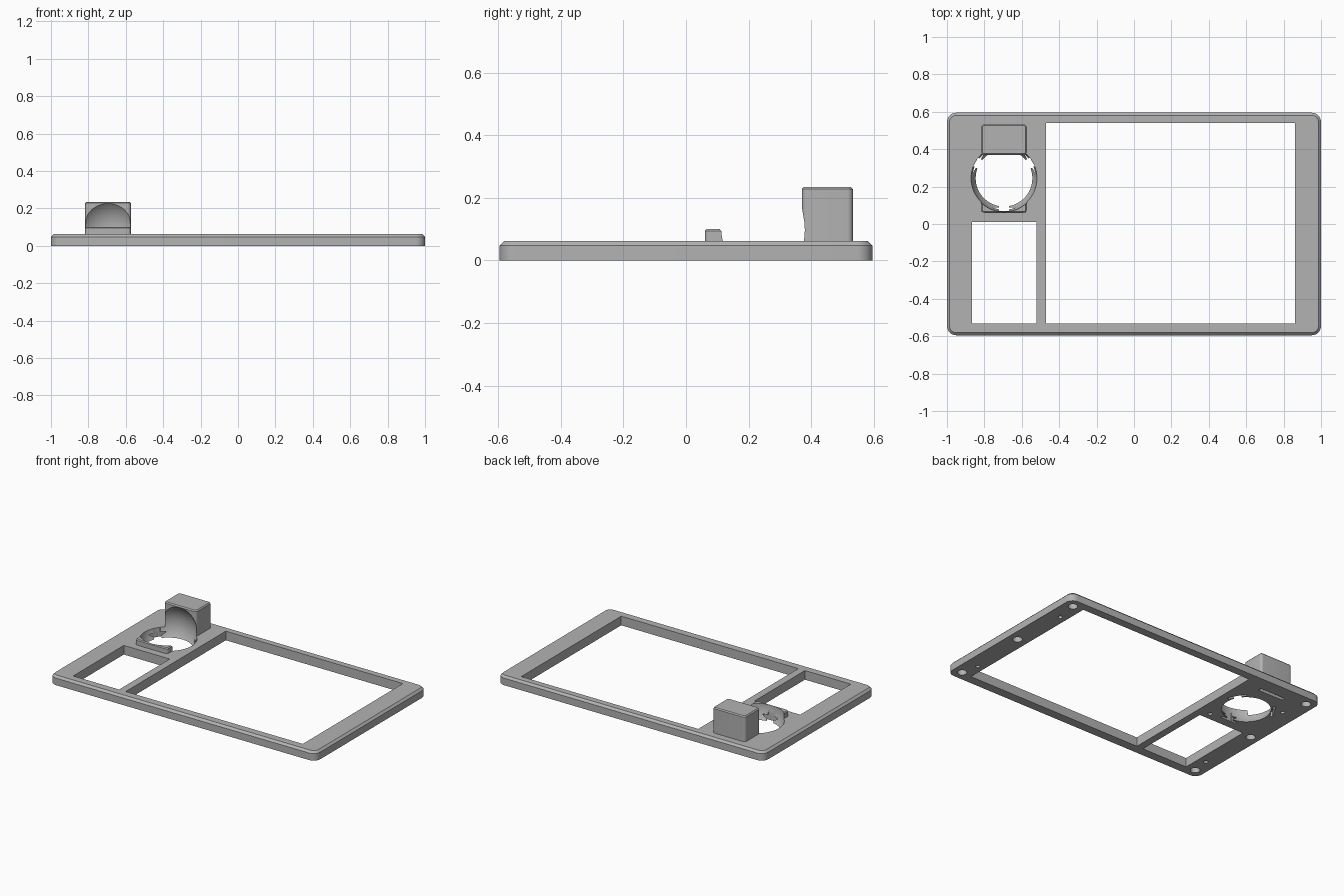
import bpy, bmesh
from math import cos, sin, pi, radians

cube = bpy.data.objects.get("Cube")
if cube:
    bpy.data.objects.remove(cube, do_unlink=True)

GREY = (0.45, 0.45, 0.45, 1)
mat = bpy.data.materials.new("plain grey")
mat.use_nodes = True
mat.diffuse_color = GREY
mat.node_tree.nodes["Principled BSDF"].inputs["Base Color"].default_value = GREY

PLATE_TOP = 0.062
SX, SY = -0.695, 0.245          # centre of the ball socket


def finish(name, bm):
    bmesh.ops.recalc_face_normals(bm, faces=bm.faces)
    mesh = bpy.data.meshes.new(name)
    bm.to_mesh(mesh)
    bm.free()
    mesh.materials.append(mat)
    ob = bpy.data.objects.new(name, mesh)
    bpy.context.collection.objects.link(ob)
    return ob


def rounded_block(name, x0, x1, y0, y1, z0, z1, r, chamfer):
    """Upright block with rounded corners and a chamfered top rim."""
    bm = bmesh.new()
    steps = 8
    rings = []
    for z, inset in ((z0, 0), (z1 - chamfer, 0), (z1, chamfer)):
        ring = []
        for k, (cx, cy) in enumerate(((x1 - r, y1 - r), (x0 + r, y1 - r),
                                      (x0 + r, y0 + r), (x1 - r, y0 + r))):
            for i in range(steps + 1):
                a = (k + i / steps) * pi / 2
                ring.append(bm.verts.new((cx + (r - inset) * cos(a),
                                          cy + (r - inset) * sin(a), z)))
        rings.append(ring)
    for low, high in zip(rings, rings[1:]):
        for i in range(len(low)):
            j = (i + 1) % len(low)
            bm.faces.new((low[i], low[j], high[j], high[i]))
    bm.faces.new(rings[0][::-1])
    bm.faces.new(rings[-1])
    return finish(name, bm)


def box_cutter(x0, x1, y0, y1, z0, z1, angle=0.0):
    """Box cutter; with an angle it is measured from the socket centre."""
    bm = bmesh.new()
    bmesh.ops.create_cube(bm, size=1)
    for v in bm.verts:
        v.co = ((x0 + x1) / 2 + v.co.x * (x1 - x0),
                (y0 + y1) / 2 + v.co.y * (y1 - y0),
                (z0 + z1) / 2 + v.co.z * (z1 - z0))
    ob = finish("cutter", bm)
    if angle:
        ob.rotation_euler.z = angle
        ob.location = (SX, SY, 0)
    return ob


def hole_cutter(x, y, r, depth):
    bm = bmesh.new()
    bmesh.ops.create_cone(bm, cap_ends=True, segments=24, radius1=r,
                          radius2=r, depth=2 * depth)
    ob = finish("cutter", bm)
    ob.location = (x, y, 0)
    return ob


# Main parts
plate = rounded_block("base_plate", -1, 1, -0.595, 0.595, 0, PLATE_TOP, 0.05, 0.014)
tower = rounded_block("socket_tower", -0.817, -0.573, 0.37, 0.533, 0.045, 0.235, 0.018, 0.007)
pad = rounded_block("socket_front_pad", -0.817, -0.573, 0.06, 0.18, 0.045, 0.1, 0.018, 0.006)

# Ball socket shared by all three parts
bm = bmesh.new()
bmesh.ops.create_uvsphere(bm, u_segments=64, v_segments=40, radius=0.18)
ball = finish("cutter", bm)
ball.location = (SX, SY, 0.097)

# Two rectangular windows
windows = [box_cutter(-0.47, 0.86, -0.533, 0.54, -1, 1),
           box_cutter(-0.865, -0.52, -0.533, 0.01, -1, 1)]

# Three roller notches with axle slots underneath
notches, axles = [], []
for deg in (30, 150, 270):
    a = radians(deg)
    notches.append(box_cutter(0.1, 0.175, -0.026, 0.026, -0.1, 0.085, a))
    axles.append(box_cutter(0.158, 0.174, -0.06, 0.06, -0.1, 0.035, a))
slot = box_cutter(-0.79, -0.6, 0.475, 0.5, -0.1, 0.035)

# Blind screw and pin holes underneath
holes = [hole_cutter(sx * 0.935, y, 0.03, 0.04)
         for sx in (-1, 1) for y in (-0.53, 0, 0.53)]
holes += [hole_cutter(x, y, 0.014, 0.035) for x, y in
          ((0.91, 0.38), (0.91, -0.41), (-0.92, -0.41), (-0.56, 0.06), (-0.89, 0.36))]

# Apply the cuts
bpy.context.view_layer.update()
jobs = ((plate, windows + [ball] + notches + axles + [slot] + holes),
        (tower, [ball]),
        (pad, [ball, notches[2]]))
for ob, cutters in jobs:
    for cutter in cutters:
        mod = ob.modifiers.new("cut", "BOOLEAN")
        mod.operation = "DIFFERENCE"
        mod.solver = "EXACT"
        mod.object = cutter
    graph = bpy.context.evaluated_depsgraph_get()
    mesh = bpy.data.meshes.new_from_object(ob.evaluated_get(graph))
    ob.modifiers.clear()
    ob.data = mesh
for cutter in windows + [ball, slot] + notches + axles + holes:
    bpy.data.objects.remove(cutter, do_unlink=True)

# Smooth the curved walls, keep edges crisp
for ob in (plate, tower, pad):
    bpy.ops.object.select_all(action="DESELECT")
    ob.select_set(True)
    bpy.context.view_layer.objects.active = ob
    bpy.ops.object.shade_smooth_by_angle(angle=radians(25))
